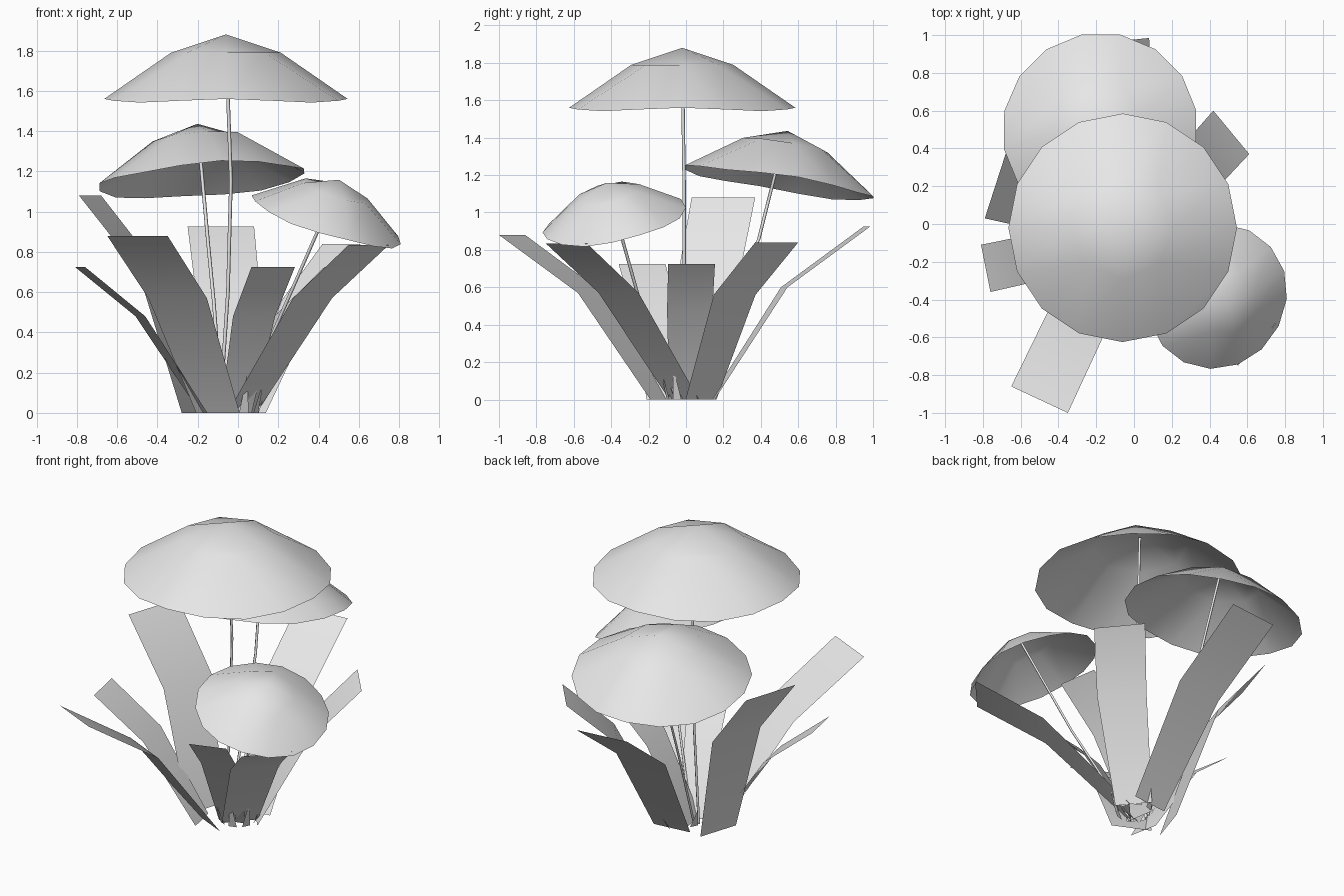
import bpy, bmesh, math, random
from mathutils import Vector, Matrix

cube = bpy.data.objects.get("Cube")
if cube:
    bpy.data.objects.remove(cube)

# One pale grey for the whole plant
grey = bpy.data.materials.new("pale_grey")
grey.use_nodes = True
grey.diffuse_color = (0.8, 0.8, 0.8, 1)
bsdf = next(n for n in grey.node_tree.nodes if n.type == 'BSDF_PRINCIPLED')
bsdf.inputs["Base Color"].default_value = (0.8, 0.8, 0.8, 1)


def finish(name, bm, smooth=True):
    mesh = bpy.data.meshes.new(name)
    for f in bm.faces:
        f.smooth = smooth
    bm.to_mesh(mesh)
    bm.free()
    mesh.materials.append(grey)
    obj = bpy.data.objects.new(name, mesh)
    bpy.context.collection.objects.link(obj)
    return obj


def cap(name, centre, normal, radius, turn):
    """Open umbrella: a four by four grid wrapped to a disc and domed."""
    bm = bmesh.new()
    bmesh.ops.create_grid(bm, x_segments=4, y_segments=4, size=1)
    for v in bm.verts:
        x, y = v.co.x, v.co.y
        ring = max(abs(x), abs(y))
        if ring < 0.1:
            v.co = (0, 0, 0.53)
            continue
        if abs(x) >= abs(y):
            angle = y / x * math.pi / 4 + (0 if x > 0 else math.pi)
        else:
            angle = math.pi / 2 - x / y * math.pi / 4 + (0 if y > 0 else math.pi)
        if ring > 0.75:
            r, z = 1, -0.03 * math.sin(2 * angle) ** 2
        else:
            r, z = 0.45, 0.38
        v.co = (r * math.cos(angle), r * math.sin(angle), z)
    tilt = Vector((0, 0, 1)).rotation_difference(Vector(normal)).to_matrix().to_4x4()
    spin = Matrix.Rotation(math.radians(turn), 4, 'Z')
    bm.transform(Matrix.Translation(centre) @ tilt @ spin @ Matrix.Scale(radius, 4))
    return finish(name, bm)


def stem(name, path, radius=0.009, sides=4):
    bm = bmesh.new()
    rings = []
    for p in path:
        rings.append([bm.verts.new(Vector(p) + Vector((
            radius * math.cos(math.tau * i / sides),
            radius * math.sin(math.tau * i / sides), 0))) for i in range(sides)])
    for low, high in zip(rings, rings[1:]):
        for i in range(sides):
            j = (i + 1) % sides
            bm.faces.new((low[i], low[j], high[j], high[i]))
    return finish(name, bm)


def leaf(name, base, mid, tip, side):
    """Flat strip with one bend; side is half of its width."""
    bm = bmesh.new()
    half = Vector((side[0], side[1], 0))
    rows = []
    for p, k in ((base, 0.72), (mid, 0.97), (tip, 1)):
        rows.append([bm.verts.new(Vector(p) + half * k * s) for s in (-1, 1)])
    for a, b in zip(rows, rows[1:]):
        bm.faces.new((a[0], a[1], b[1], b[0]))
    return finish(name, bm)


# Caps
cap("tall_cap", (-0.06, -0.02, 1.56), (0, 0, 1), 0.605, 0)
cap("back_cap", (-0.18, 0.5, 1.165), (-0.08, 0.16, 1), 0.52, 11)
cap("front_cap", (0.44, -0.385, 0.965), (0.32, -0.2, 1), 0.39, 19)

# Stems
stem("tall_stem", [(-0.09, 0, 0), (-0.05, -0.01, 0.6), (-0.035, -0.01, 1.15), (-0.06, -0.02, 1.86)])
stem("back_stem", [(-0.08, 0.03, 0), (-0.12, 0.25, 0.55), (-0.15, 0.39, 0.86), (-0.2, 0.53, 1.42)])
stem("front_stem", [(0, -0.05, 0), (0.25, -0.26, 0.57), (0.5, -0.42, 1.14)])

# Leaves
leaf("front_right_leaf", (-0.1, -0.14, 0), (-0.3, -0.51, 0.57), (-0.5, -0.93, 0.88), (0.15, -0.07))
leaf("right_leaf", (-0.17, -0.12, 0), (-0.485, -0.17, 0.48), (-0.785, -0.235, 0.725), (0.025, -0.125))
leaf("back_right_leaf", (-0.24, 0.02, 0), (-0.445, 0.13, 0.71), (-0.735, 0.2, 1.08), (0.055, 0.17))
leaf("back_leaf", (0, 0.14, 0), (-0.05, 0.525, 0.6), (-0.085, 0.967, 0.925), (0.165, 0.018))
leaf("back_left_leaf", (0.07, 0.08, 0), (0.31, 0.26, 0.56), (0.515, 0.485, 0.84), (0.095, -0.115))
leaf("front_left_leaf", (0.02, -0.01, 0), (0.37, -0.36, 0.57), (0.65, -0.64, 0.835), (0.1, 0.11))
leaf("front_leaf", (-0.01, -0.04, 0), (0.08, -0.3, 0.48), (0.175, -0.555, 0.725), (0.108, 0.035))
leaf("left_leaf", (-0.05, 0, 0), (0.2, 0.02, 0.48), (0.45, 0.03, 0.725), (-0.02, 0.125))

# Small pointed shoots around the base
random.seed(4)
bm = bmesh.new()
for i in range(8):
    a = math.tau * i / 8 + 0.3
    out = Vector((math.cos(a), math.sin(a), 0))
    across = Vector((-out.y, out.x, 0)) * 0.025
    foot = out * 0.1
    top = out * 0.15 + Vector((0, 0, random.uniform(0.11, 0.2)))
    bm.faces.new([bm.verts.new(p) for p in (foot - across, foot + across, top)])
finish("base_shoots", bm, False)
